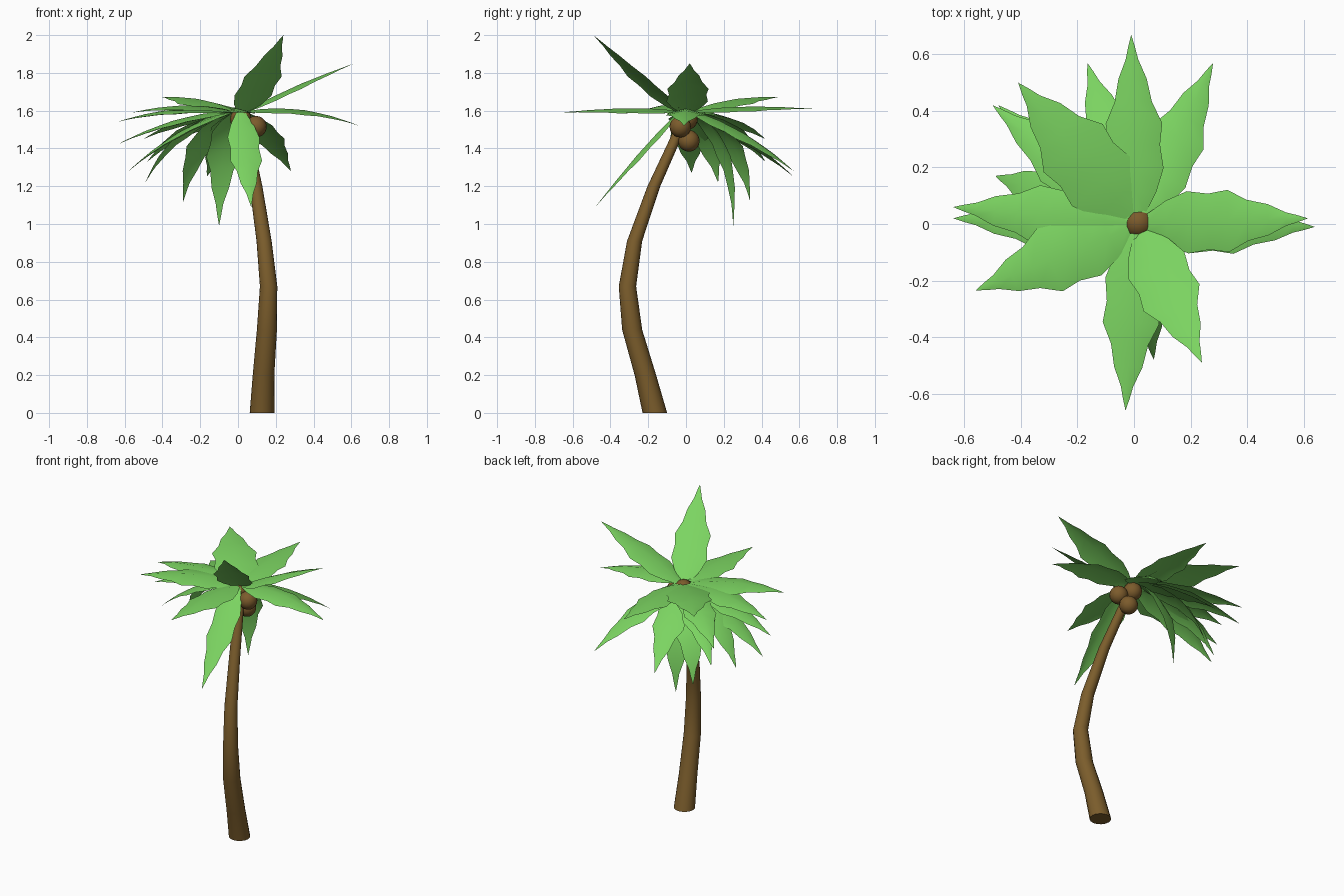
import bpy, bmesh, math
from mathutils import Vector, Matrix

if "Cube" in bpy.data.objects:
    bpy.data.objects.remove(bpy.data.objects["Cube"])


def material(name, rgb):
    m = bpy.data.materials.new(name)
    m.diffuse_color = (*rgb, 1)
    m.use_nodes = True
    m.node_tree.nodes["Principled BSDF"].inputs["Base Color"].default_value = m.diffuse_color
    return m


GREEN = material("leaf_green", (0.20, 0.66, 0.12))
BROWN = material("bark_brown", (0.20, 0.11, 0.025))
NUT = material("nut_brown", (0.20, 0.105, 0.025))


def finish(bm, name, mat):
    mesh = bpy.data.meshes.new(name)
    for f in bm.faces:
        f.smooth = len(f.verts) <= 4
    bm.to_mesh(mesh)
    bm.free()
    mesh.materials.append(mat)
    bpy.context.collection.objects.link(bpy.data.objects.new(name, mesh))


# Curved tapering trunk: x, y, z, radius
path = [(0.127, -0.165, 0.0, 0.065), (0.135, -0.215, 0.2, 0.057),
        (0.153, -0.285, 0.44, 0.053), (0.162, -0.31, 0.67, 0.046),
        (0.138, -0.272, 0.91, 0.04), (0.095, -0.17, 1.2, 0.034),
        (0.052, -0.07, 1.42, 0.03), (0.02, -0.005, 1.57, 0.027)]
SIDES = 16
bm = bmesh.new()
rings = []
for x, y, z, r in path:
    rings.append([bm.verts.new((x + r * math.cos(a), y + r * math.sin(a), z))
                  for a in (math.tau * i / SIDES for i in range(SIDES))])
for lo, hi in zip(rings, rings[1:]):
    for i in range(SIDES):
        j = (i + 1) % SIDES
        bm.faces.new((lo[i], lo[j], hi[j], hi[i]))
bm.faces.new(rings[0][::-1])
bm.faces.new(rings[-1])
finish(bm, "trunk", BROWN)

# Coconuts under the crown
for i, p in enumerate([(0.015, 0.005, 1.555), (0.095, -0.03, 1.515),
                       (0.055, 0.015, 1.44)]):
    bm = bmesh.new()
    bmesh.ops.create_uvsphere(bm, u_segments=16, v_segments=10, radius=0.057,
                              matrix=Matrix.Translation(p))
    finish(bm, f"coconut_{i + 1}", NUT)

# Jagged leaf outline: position along leaf, half width
OUTLINE = [(0, 0.03), (0.12, 0.072), (0.25, 0.1), (0.38, 0.09),
           (0.5, 0.1), (0.62, 0.066), (0.75, 0.05), (0.86, 0.022),
           (0.93, 0.012)]


def leaf(name, tip, sag, width=1.0, bulge=0.6):
    tip = Vector(tip)
    out = Vector((tip.x, tip.y, 0)).normalized()
    base = Vector((0.01, 0, 1.595)) + out * 0.035
    mid = (base + tip) / 2 + Vector((0, 0, 2 * sag)) + out * sag * bulge
    side = Vector((-out.y, out.x, 0))

    def spine(t):
        return base * (1 - t) ** 2 + mid * 2 * t * (1 - t) + tip * t * t

    bm = bmesh.new()
    rows = []
    for t, w in OUTLINE:
        c = spine(t)
        # Edges hang below the midrib
        drop = Vector((0, 0, -0.27 * w))
        lift = Vector((0, 0, 0.1 * w))
        rows.append([bm.verts.new(c + lift + side * w * width * s + drop * abs(s))
                     for s in (-1, 0, 1)])
    for a, b in zip(rows, rows[1:]):
        for k in (0, 1):
            bm.faces.new((a[k], b[k], b[k + 1], a[k + 1]))
    end = bm.verts.new(tip)
    for k in (0, 1):
        bm.faces.new((rows[-1][k], end, rows[-1][k + 1]))
    finish(bm, name, GREEN)


# Crown: tip position, arch height, width factor, outward bulge
leaves = [
    ((0.24, -0.49, 2.0), 0.0, 1.1), ((0.615, 0.02, 1.85), 0.01, 1.1),
    ((0.64, -0.01, 1.52), 0.035, 1.0), ((-0.01, 0.67, 1.61), 0.01, 1.0),
    ((-0.03, -0.66, 1.59), 0.01, 1.0), ((0.07, -0.48, 1.09), 0.01, 0.85),
    ((0.28, 0.57, 1.28), 0.03, 1.0), ((-0.165, 0.57, 1.25), 0.03, 1.0),
    ((-0.41, 0.5, 1.67), 0.02, 1.35), ((-0.5, 0.42, 1.45), 0.03, 1.0),
    ((-0.48, 0.42, 1.33), 0.05, 1.0), ((-0.64, 0.06, 1.54), 0.03, 1.05),
    ((-0.64, 0.02, 1.42), 0.03, 1.0), ((-0.59, 0.03, 1.27), 0.04, 1.0),
    ((-0.56, -0.235, 1.59), 0.025, 1.2), ((-0.49, 0.17, 1.22), 0.07, 1.0, 1.2),
    ((-0.29, 0.34, 1.12), 0.07, 1.0, 2), ((-0.1, 0.25, 0.99), 0.08, 1.0, 1.6),
]
for i, spec in enumerate(leaves):
    leaf(f"palm_leaf_{i + 1}", *spec)
